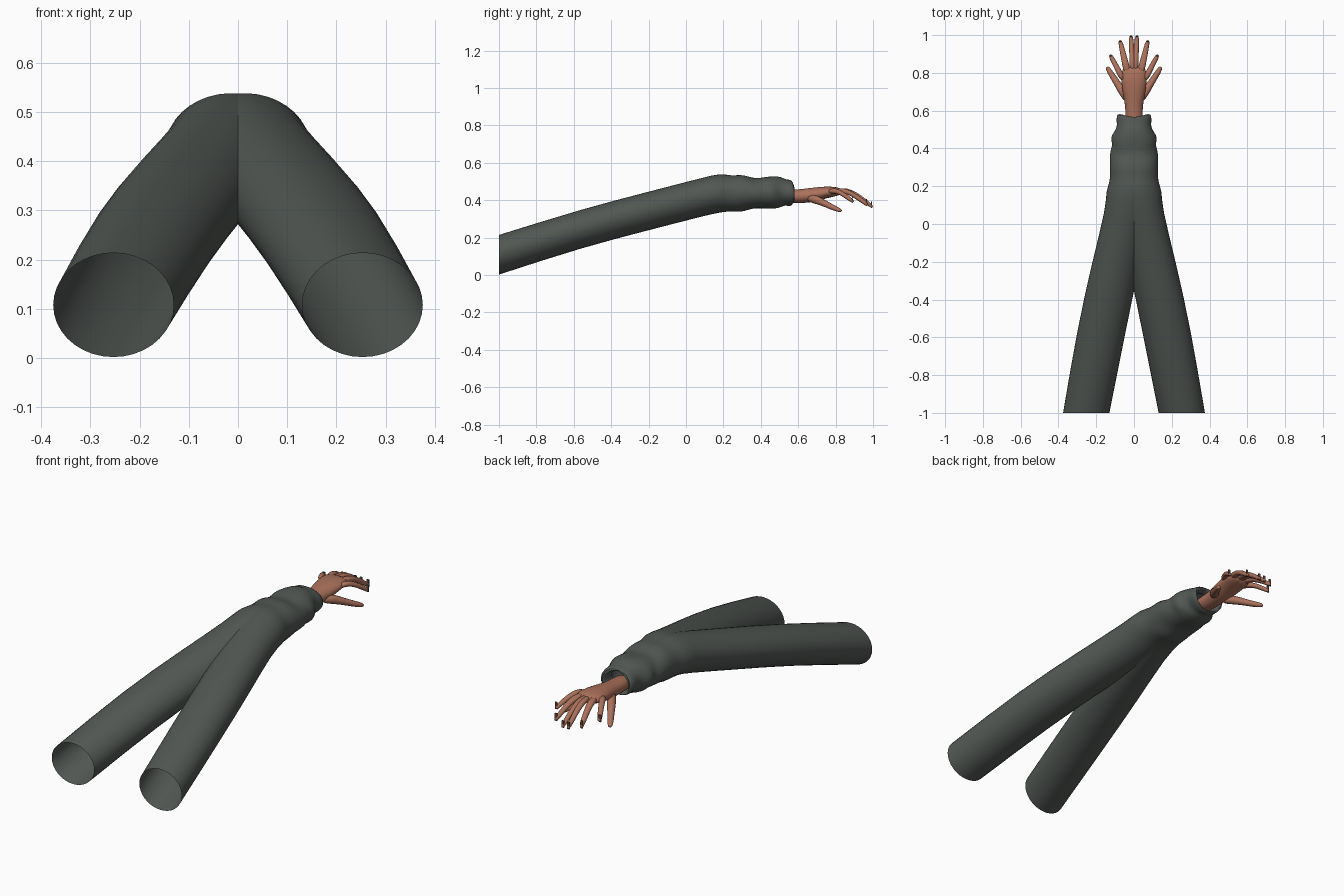
import bpy, bmesh, math
from mathutils import Vector

cube = bpy.data.objects.get("Cube")
if cube:
    bpy.data.objects.remove(cube, do_unlink=True)


def material(name, rgb):
    mat = bpy.data.materials.new(name)
    mat.use_nodes = True
    color = (*rgb, 1)
    mat.diffuse_color = color
    bsdf = next(n for n in mat.node_tree.nodes if n.type == 'BSDF_PRINCIPLED')
    bsdf.inputs["Base Color"].default_value = color
    bsdf.inputs["Roughness"].default_value = 0.8
    return mat


CLOTH = material("grey green cloth", (0.085, 0.097, 0.088))
SKIN = material("warm skin", (0.41, 0.165, 0.105))
NAIL = material("dark nail", (0.16, 0.08, 0.06))


def finish(bm, name, mat, subdivide=0):
    bmesh.ops.recalc_face_normals(bm, faces=bm.faces)
    mesh = bpy.data.meshes.new(name)
    bm.to_mesh(mesh)
    bm.free()
    obj = bpy.data.objects.new(name, mesh)
    bpy.context.collection.objects.link(obj)
    mesh.materials.append(mat)
    for poly in mesh.polygons:
        poly.use_smooth = True
    if subdivide:
        mod = obj.modifiers.new("Smooth", 'SUBSURF')
        mod.levels = mod.render_levels = subdivide
    return obj


def loft(name, rows, side, mat, sides, follow=False, caps=False, fold=0, subdivide=0):
    """Skin rings (x, y, z, half width, half height); side mirrors across x."""
    bm = bmesh.new()
    rings = []
    centers = [Vector(row[:3]) for row in rows]
    for i, (x, y, z, rx, rz) in enumerate(rows):
        across, up = Vector((1, 0, 0)), Vector((0, 0, 1))
        if follow:
            along = centers[min(i + 1, len(rows) - 1)] - centers[max(i - 1, 0)]
            across = along.cross(up).normalized()
            up = across.cross(along).normalized()
        ring = []
        for k in range(sides):
            a = math.tau * (k + 0.5) / sides
            wave = 1
            shift = 0
            if fold and y > 0.15:
                wave += fold * math.sin(3 * a + i * 2)
                shift = fold * 0.4 * math.sin(2 * a + i)
            p = centers[i] + across * (rx * wave * math.cos(a)) + up * (rz * wave * math.sin(a))
            ring.append(bm.verts.new((p.x * side, p.y + shift, p.z)))
        rings.append(ring)
    for low, high in zip(rings, rings[1:]):
        for k in range(sides):
            n = (k + 1) % sides
            bm.faces.new((low[k], low[n], high[n], high[k]))
    if caps:
        bm.faces.new(rings[0])
        bm.faces.new(rings[-1])
    return finish(bm, name, mat, subdivide)


# Sleeve: straight open tube, bunched folds, then a turned-in cuff
sleeve = [
    (.253, -1, .108, .125, .108), (.17, -.55, .252, .132, .105),
    (.095, -.2, .342, .129, .105), (.025, .1, .42, .122, .105),
    (.02, .18, .44, .13, .106), (.015, .235, .433, .113, .096),
    (.015, .29, .438, .117, .103), (.012, .34, .438, .116, .09),
    (.012, .38, .435, .117, .08), (.01, .42, .44, .104, .085),
    (.01, .46, .441, .118, .09), (.008, .5, .442, .096, .083),
    (.005, .525, .443, .086, .07), (.005, .55, .44, .09, .073),
    (.003, .578, .437, .085, .068), (.003, .572, .437, .074, .058),
    (.003, .53, .437, .064, .05),
]

# Palm, from the hidden forearm end to the knuckles
palm = [
    (.003, .48, .42, .042, .036), (.003, .58, .42, .045, .037),
    (.003, .63, .422, .045, .04), (0, .69, .43, .062, .04),
    (.004, .75, .442, .066, .033), (.01, .8, .446, .062, .026),
    (.012, .835, .446, .045, .016),
]

# Finger name: (base x, base y), (tip x, tip y), tip z
fingers = {
    "index": ((-.028, .79), (-.074, .972), .375),
    "middle": ((.006, .8), (.016, .998), .362),
    "ring": ((.036, .79), (.074, .972), .372),
    "little": ((.055, .76), (.126, .895), .39),
}

for label, side in (("left", 1), ("right", -1)):
    loft(label + "_sleeve", sleeve, side, CLOTH, 18, fold=.025, subdivide=1)
    loft(label + "_palm", palm, side, SKIN, 12, caps=True, subdivide=1)

    for finger, (base, tip, low) in fingers.items():
        path = []
        for t, drop, r in ((0, 0, .017), (.3, -.08, .017), (.55, .2, .015),
                           (.8, .62, .014), (.95, .9, .012), (1, 1, .006)):
            x, y = (b + (e - b) * t for b, e in zip(base, tip))
            path.append((x, y, .447 + (low - .447) * drop, r, r * .9))
        loft(f"{label}_{finger}_finger", path, side, SKIN, 8, True, True, subdivide=1)

        # Thin upright nail on the fingertip
        bm = bmesh.new()
        bmesh.ops.create_cube(bm, size=1)
        bmesh.ops.scale(bm, vec=(.012, .005, .036), verts=bm.verts)
        bmesh.ops.translate(bm, vec=(tip[0] * side, tip[1] - .006, low + .014), verts=bm.verts)
        nail = finish(bm, f"{label}_{finger}_nail", NAIL)
        for poly in nail.data.polygons:
            poly.use_smooth = False

    # Thumb hangs low and spreads sideways
    thumb = [
        (-.025, .65, .415, .026, .026), (-.06, .7, .402, .025, .025),
        (-.092, .75, .378, .019, .018), (-.118, .79, .358, .017, .016),
        (-.138, .822, .346, .014, .012), (-.143, .832, .341, .007, .006),
    ]
    loft(label + "_thumb", thumb, side, SKIN, 8, True, True, subdivide=1)
